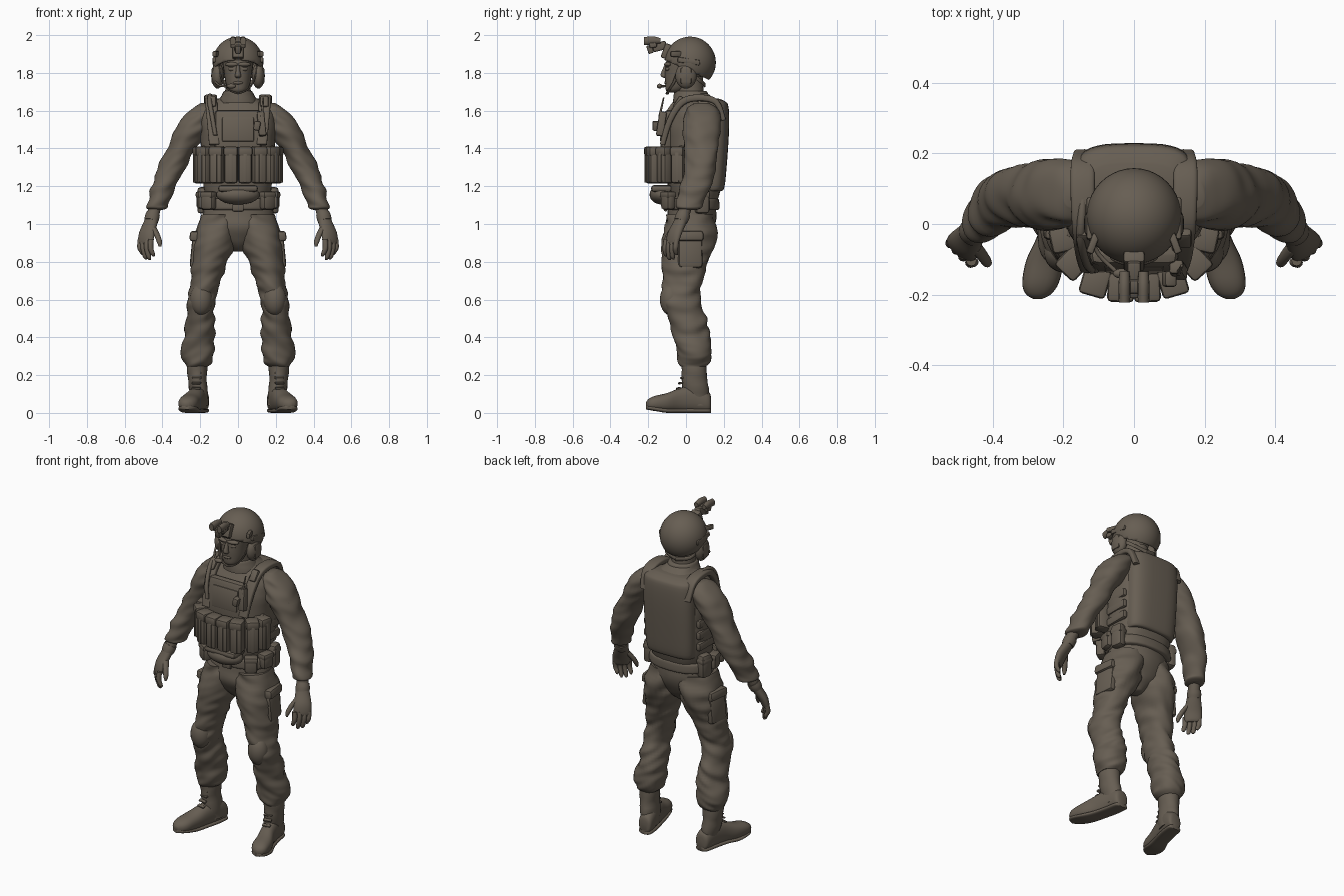
import bpy, bmesh, math
from mathutils import Vector, Euler, Matrix, noise

cloth = bpy.data.materials.new("drab brown")
cloth.diffuse_color = (0.135, 0.112, 0.086, 1)


def finish(name, bm, mirror=False, angle=40):
    bmesh.ops.recalc_face_normals(bm, faces=bm.faces[:])
    me = bpy.data.meshes.new(name)
    bm.to_mesh(me)
    bm.free()
    me.materials.append(cloth)
    for p in me.polygons:
        p.use_smooth = True
    me.set_sharp_from_angle(angle=math.radians(angle))
    ob = bpy.data.objects.new(name, me)
    bpy.context.collection.objects.link(ob)
    if mirror:
        ob.modifiers.new("mirror", 'MIRROR').use_mirror_merge = False
    return ob


def spline(keys, steps):
    """Catmull-Rom interpolation of tuples."""
    out = []
    for i in range(len(keys) - 1):
        a, b, c, d = (keys[max(0, min(len(keys) - 1, i + k))] for k in (-1, 0, 1, 2))
        for s in range(steps):
            t = s / steps
            out.append([0.5 * (2 * q + (r - p) * t + (2 * p - 5 * q + 4 * r - w) * t * t
                               + (3 * q - p - 3 * r + w) * t ** 3)
                        for p, q, r, w in zip(a, b, c, d)])
    return out + [list(keys[-1])]


def loft(name, keys, axis='z', power=2.0, steps=4, seg=24, fold=0.0, mirror=False, ref=None):
    """Rings (x, y, z, ru, rv) joined to a skin; axis z, y, or along the path."""
    rings = spline(keys, steps)
    bm = bmesh.new()
    prev = None
    for i, (x, y, z, ru, rv) in enumerate(rings):
        c = Vector((x, y, z))
        if axis == 'path':
            t = Vector(rings[min(i + 1, len(rings) - 1)][:3]) - Vector(rings[max(i - 1, 0)][:3])
            u = Vector(ref or (1, 0, 0))
            v = t.cross(u).normalized()
        else:
            u, v = Vector((1, 0, 0)), Vector((0, 1, 0) if axis == 'z' else (0, 0, 1))
        row = []
        for k in range(seg):
            a = 2 * math.pi * k / seg
            ca, sa = math.cos(a), math.sin(a)
            d = (u * math.copysign(abs(ca) ** (2 / power), ca) * max(ru, .002)
                 + v * math.copysign(abs(sa) ** (2 / power), sa) * max(rv, .002))
            p = c + d
            if fold:  # cloth creases
                n = noise.noise(Vector((p.x * 9, p.y * 9, p.z * 22 + p.x * 12)))
                p += d.normalized() * fold * n
            row.append(bm.verts.new(p))
        if prev:
            for k in range(seg):
                bm.faces.new((prev[k], prev[(k + 1) % seg], row[(k + 1) % seg], row[k]))
        else:
            bm.faces.new(row)
        prev = row
    bm.faces.new(prev)
    return finish(name, bm, mirror, 50)


def box(name, loc, size, rot=(0, 0, 0), bevel=0.01, mirror=False):
    bm = bmesh.new()
    bmesh.ops.create_cube(bm, size=1)
    bmesh.ops.scale(bm, vec=size, verts=bm.verts)
    bmesh.ops.bevel(bm, geom=bm.edges[:], offset=min(bevel, min(size) * .45), segments=2,
                    affect='EDGES', profile=0.5)
    bmesh.ops.transform(bm, matrix=Matrix.Translation(loc) @ Euler(rot).to_matrix().to_4x4(),
                        verts=bm.verts)
    return finish(name, bm, mirror)


def ball(name, loc, size, rot=(0, 0, 0), mirror=False):
    bm = bmesh.new()
    bmesh.ops.create_uvsphere(bm, u_segments=24, v_segments=14, radius=1)
    bmesh.ops.transform(bm, matrix=Matrix.LocRotScale(Vector(loc), Euler(rot), Vector(size)),
                        verts=bm.verts)
    return finish(name, bm, mirror)


# --- trousers, knee pads, cargo pockets ---
loft("pelvis", [(0, .03, 1.17, .17, .12), (0, .03, 1.05, .188, .13), (0, .02, .98, .18, .128),
                (0, .02, .92, .13, .1), (0, .02, .88, .06, .07), (0, .02, .855, .03, .04)], fold=.006)
loft("trouser_leg", [(.098, .025, 1.05, .09, .122), (.12, .014, .92, .113, .14),
                     (.148, 0, .8, .093, .122), (.172, -.012, .7, .08, .105),
                     (.193, -.026, .6, .074, .1), (.2, .006, .5, .074, .098),
                     (.203, .03, .4, .08, .1), (.212, .043, .32, .083, .092),
                     (.214, .042, .27, .08, .086), (.215, .04, .245, .055, .065)],
     steps=8, seg=32, power=2.1, fold=.018, mirror=True)
ball("knee_pad", (.195, -.08, .6), (.06, .058, .085), mirror=True)
box("cargo_pocket", (.218, .022, .86), (.05, .13, .19), (0, -.1, .12), .02, True)
box("cargo_flap", (.222, .022, .935), (.055, .138, .055), (0, -.1, .12), .015, True)

# --- boots ---
loft("boot_shaft", [(.2, .062, .04, .044, .066), (.208, .05, .13, .047, .07),
                    (.215, .042, .21, .052, .066), (.214, .04, .29, .056, .068)],
     fold=.008, mirror=True)
foot = [(.193, .132, .05, .025, .035), (.195, .118, .058, .042, .056), (.205, .05, .075, .046, .073),
        (.225, -.03, .068, .047, .064), (.25, -.1, .055, .054, .05), (.264, -.165, .05, .052, .04),
        (.27, -.198, .046, .036, .028), (.272, -.212, .044, .012, .012)]
loft("boot_foot", foot, 'y', 2.3, mirror=True)
loft("boot_sole", [(x, y, .012 + max(0, -y - .1) * .16, rx, .012) for x, y, z, rx, rz in foot],
     'y', 3, mirror=True)
for i in range(5):
    box("boot_lace", (.222 - i * .002, -.04 + i * .011, .13 + i * .028), (.05, .02, .01),
        (.3, 0, .2), .004, True)

# --- torso and carrier vest ---
loft("vest_torso", [(0, .045, 1.12, .165, .12), (0, .045, 1.2, .18, .14), (0, .05, 1.35, .19, .152),
                    (0, .05, 1.5, .2, .15), (0, .06, 1.58, .195, .138), (0, .068, 1.63, .16, .115),
                    (0, .06, 1.665, .1, .088), (0, .04, 1.69, .075, .075)],
     power=2.5, seg=40, fold=.006)
loft("back_plate", [(0, .12, 1.175, .14, .06), (0, .12, 1.19, .155, .082), (0, .125, 1.3, .163, .09),
                    (0, .13, 1.5, .168, .098), (0, .13, 1.62, .165, .095), (0, .125, 1.65, .15, .08),
                    (0, .12, 1.665, .12, .05)], power=3.2, seg=40)
box("front_plate", (0, -.098, 1.48), (.25, .06, .25), (-.1, 0, 0), .026)
box("chest_panel", (0, -.122, 1.5), (.17, .02, .13), (-.1, 0, 0), .008)
loft("shoulder_strap", [(.125, -.125, 1.42, .028, .014), (.135, -.085, 1.55, .03, .016),
                        (.142, -.02, 1.645, .032, .018), (.145, .07, 1.668, .034, .018),
                        (.145, .16, 1.645, .034, .016), (.14, .2, 1.55, .03, .012)],
     'path', 4, mirror=True)
for z in (1.25, 1.32, 1.39):
    box("side_strap", (.178, .05, z), (.03, .18, .05), (0, 0, 0), .012, True)

# --- magazine pouches around the front ---
for x, y, turn, w in ((.037, -.178, .04, .07), (.11, -.162, .28, .072), (.172, -.108, .75, .07),
                      (.196, -.04, 1.35, .068)):
    box("magazine_pouch", (x, y, 1.31), (w, .075, .19), (0, 0, turn), .015, True)
    box("pouch_flap", (x, y - .002, 1.385), (w + .006, .082, .05), (0, 0, turn), .012, True)
    box("pouch_strap", (x + math.sin(turn) * .038, y - math.cos(turn) * .038, 1.3),
        (.02, .009, .16), (0, 0, turn), .003, True)
ball("waist_pouch", (0, -.125, 1.155), (.115, .068, .052))
box("waist_pouch_flap", (0, -.13, 1.188), (.21, .11, .035), bevel=.015)

# --- belt ---
loft("belt", [(0, .035, 1.075, .186, .134), (0, .035, 1.085, .194, .142),
              (0, .035, 1.125, .192, .14), (0, .035, 1.135, .182, .132)], power=2.4)
for x, y, turn, h in ((.155, -.095, .6, .1), (.19, .0, 1.4, .09), (.185, .085, 1.75, .14)):
    box("belt_pouch", (x, y, 1.125), (.075, .055, h), (0, 0, turn), .018, True)
    box("belt_pouch_flap", (x, y, 1.155), (.08, .06, .035), (0, 0, turn), .012, True)
box("buckle", (0, -.108, 1.09), (.06, .02, .045), bevel=.006)

# --- radio, antenna and shoulder gear ---
box("radio", (.125, -.13, 1.53), (.04, .04, .13), (-.15, -.1, 0), .008)
box("talk_button", (.1, -.155, 1.52), (.035, .045, .05), (0, .2, 0), .008)
loft("antenna", [(.125, -.14, 1.57, .007, .007), (.135, -.118, 1.67, .004, .004)], seg=8)
box("strap_buckle", (.14, -.04, 1.645), (.045, .03, .07), (-.6, 0, 0), .01, True)
loft("drink_tube", [(-.12, -.13, 1.47, .011, .011), (-.135, -.11, 1.56, .012, .012),
                    (-.15, -.05, 1.65, .012, .012), (-.148, .02, 1.68, .012, .012),
                    (-.14, .12, 1.665, .01, .01)], 'path', seg=10)

# --- sleeves ---
loft("sleeve", [(.175, .085, 1.64, .03, .04), (.18, .085, 1.615, .062, .08),
                (.205, .085, 1.57, .088, .093), (.24, .08, 1.5, .09, .095), (.298, .08, 1.4, .076, .087),
                (.348, .075, 1.3, .074, .085), (.395, .05, 1.2, .064, .08),
                (.425, .02, 1.11, .054, .07), (.43, .012, 1.085, .05, .064),
                (.432, .01, 1.075, .03, .04)], steps=7, seg=32, fold=.015, mirror=True)
box("sleeve_patch", (.293, .075, 1.51), (.05, .1, .1), (0, -.5, 0), .022, True)

# --- hands, backs turned forward and out ---
across = (.78, .62, 0)
loft("palm", [(.438, .002, 1.1, .034, .034), (.45, -.015, 1.05, .034, .031), (.465, -.036, 1.0, .042, .028),
              (.482, -.06, .95, .05, .026), (.49, -.072, .905, .048, .02), (.491, -.074, .89, .04, .012)],
     'path', mirror=True, ref=across)
loft("glove_cuff", [(.449, -.012, 1.055, .037, .036), (.455, -.02, 1.035, .04, .037),
                    (.46, -.028, 1.015, .039, .034)], 'path', mirror=True, ref=across)
for x, y, tip in ((.46, -.104, .828), (.48, -.086, .81), (.499, -.067, .813), (.516, -.049, .835)):
    loft("finger", [(x, y, .92, .0145, .0145), (x + .003, y - .006, .875, .0145, .014),
                    (x - .008, y - .004, tip + .014, .0125, .012), (x - .013, y, tip, .005, .005)],
         seg=12, mirror=True)
loft("thumb", [(.452, -.06, .985, .018, .02), (.43, -.088, .945, .016, .017),
               (.416, -.108, .905, .014, .014), (.413, -.114, .88, .006, .006)], seg=12, mirror=True)

# --- neck, collar and head ---
loft("neck", [(0, .03, 1.64, .08, .08), (0, .022, 1.7, .068, .072), (0, .015, 1.78, .066, .075)])
loft("collar", [(0, .04, 1.64, .105, .105), (0, .03, 1.675, .09, .092), (0, .025, 1.7, .08, .085),
                (0, .025, 1.705, .07, .075)], fold=.008)
loft("head", [(0, -.065, 1.695, .025, .03), (0, -.055, 1.71, .048, .052), (0, -.03, 1.745, .065, .08),
              (0, -.012, 1.8, .074, .1), (0, 0, 1.87, .082, .102), (0, .01, 1.93, .06, .07)], power=2.2)
loft("nose", [(0, -.105, 1.84, .008, .01), (0, -.115, 1.8, .013, .018), (0, -.115, 1.782, .017, .018),
              (0, -.108, 1.773, .01, .01)], seg=10)
ball("brow", (.034, -.098, 1.845), (.036, .016, .012), (0, 0, .25), True)
ball("eye", (.033, -.098, 1.82), (.02, .009, .01), (0, 0, .25), True)
ball("lips", (0, -.103, 1.748), (.026, .012, .01))

# --- helmet shell, trimmed higher at the front than at the back ---
bm = bmesh.new()
bmesh.ops.create_uvsphere(bm, u_segments=40, v_segments=24, radius=1)
bmesh.ops.transform(bm, matrix=Matrix.LocRotScale(Vector((0, .022, 1.855)), Euler((0, 0, 0)),
                    Vector((.127, .129, .13))), verts=bm.verts)
for co, no in (((0, -.1, 1.865), (0, .45, 1)), ((0, .1, 1.76), (0, -.1, 1))):
    bmesh.ops.bisect_plane(bm, geom=bm.verts[:] + bm.edges[:] + bm.faces[:], plane_co=co,
                           plane_no=no, clear_inner=True)
helmet = finish("helmet", bm)
rim = helmet.modifiers.new("thickness", 'SOLIDIFY')
rim.thickness, rim.offset = .014, 0
box("helmet_rail", (.126, .015, 1.862), (.016, .12, .028), (-.15, 0, 0), .006, True)
box("helmet_lamp", (.116, -.055, 1.9), (.022, .06, .03), (0, 0, .35), .007, True)

# --- headset, chin strap, microphone ---
ball("ear_cup", (.108, .0, 1.785), (.034, .056, .068), mirror=True)
box("ear_cup_cover", (.13, .0, 1.785), (.02, .06, .085), bevel=.009, mirror=True)
loft("chin_strap", [(.1, -.03, 1.84, .009, .004), (.085, -.06, 1.76, .009, .004),
                    (.05, -.09, 1.71, .009, .004), (0, -.1, 1.69, .009, .004)],
     'path', 3, seg=8, mirror=True, ref=(0, 1, 0))
loft("nape_strap", [(.108, .03, 1.79, .012, .004), (.082, .08, 1.755, .012, .004),
                    (0, .1, 1.735, .012, .004)], 'path', 3, seg=8, mirror=True, ref=(0, 0, 1))
loft("microphone_boom", [(-.125, -.03, 1.76, .006, .006), (-.1, -.085, 1.735, .006, .006),
                         (-.05, -.135, 1.728, .006, .006)], 'path', seg=8, ref=(0, 0, 1))
ball("microphone", (-.035, -.14, 1.73), (.025, .014, .013))

# --- night goggle mount ---
box("mount_shroud", (0, -.105, 1.915), (.06, .035, .08), (-.35, 0, 0), .008)
box("mount_arm", (0, -.14, 1.94), (.04, .075, .045), (.25, 0, 0), .008)
box("mount_bridge", (0, -.175, 1.95), (.08, .04, .035), (.2, 0, 0), .008)
loft("goggle_tube", [(.027, -.135, 1.97, .014, .014), (.027, -.175, 1.972, .017, .022),
                     (.027, -.222, 1.968, .016, .022)], 'y', seg=14, mirror=True)
box("mount_lever", (0, -.19, 1.925), (.03, .03, .045), (.3, 0, 0), .006)
